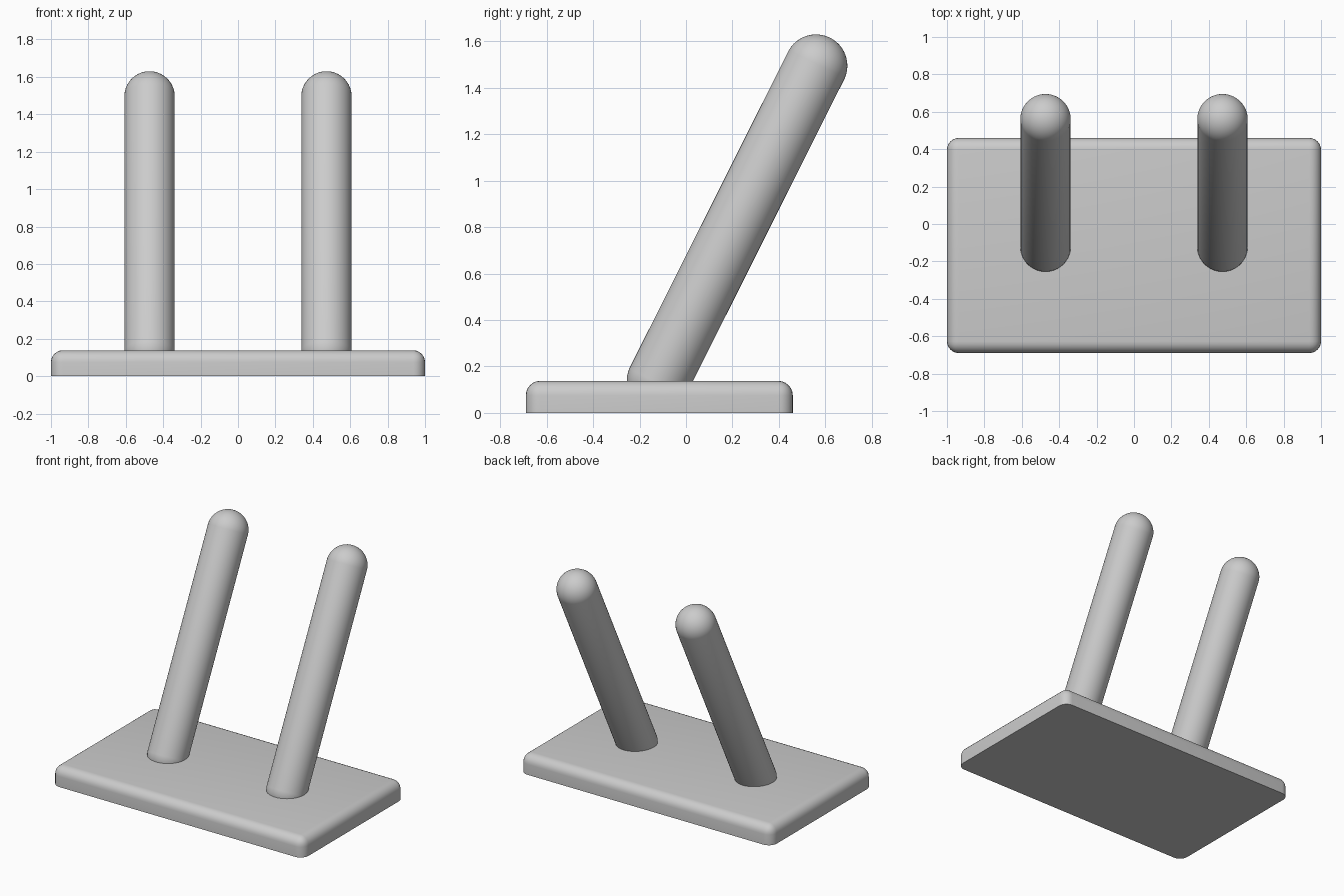
import bpy, bmesh
from mathutils import Vector, Matrix

cube = bpy.data.objects.get("Cube")
if cube:
    bpy.data.objects.remove(cube, do_unlink=True)

grey = bpy.data.materials.new("light_grey")
grey.use_nodes = True
colour = (0.6, 0.6, 0.6, 1)
grey.diffuse_color = colour
grey.node_tree.nodes["Principled BSDF"].inputs["Base Color"].default_value = colour


def make_object(name, bm):
    mesh = bpy.data.meshes.new(name)
    bmesh.ops.recalc_face_normals(bm, faces=bm.faces)
    bm.to_mesh(mesh)
    bm.free()
    mesh.materials.append(grey)
    obj = bpy.data.objects.new(name, mesh)
    bpy.context.collection.objects.link(obj)
    bpy.ops.object.select_all(action='DESELECT')
    obj.select_set(True)
    bpy.context.view_layer.objects.active = obj
    bpy.ops.object.shade_smooth_by_angle(angle=0.6)
    return obj


# Base slab: rounded on the top and upright edges, flat underneath
bm = bmesh.new()
bmesh.ops.create_cube(bm, size=1)
bmesh.ops.scale(bm, vec=(2, 1.15, 0.138), verts=bm.verts)
bmesh.ops.translate(bm, vec=(0, -0.115, 0.069), verts=bm.verts)
rounded = [e for e in bm.edges if max(v.co.z for v in e.verts) > 0.1]
bmesh.ops.bevel(bm, geom=rounded, offset=0.063, segments=6, profile=0.5,
                affect='EDGES')
make_object("base", bm)

# Leaning rods: capsules made by stretching a sphere along its axis
bottom, top = Vector((0, -0.12, 0.138)), Vector((0, 0.56, 1.495))
axis = top - bottom
tilt = Vector((0, 0, 1)).rotation_difference(axis).to_matrix().to_4x4()
for name, x in (("left_rod", 0.473), ("right_rod", -0.473)):
    bm = bmesh.new()
    bmesh.ops.create_uvsphere(bm, u_segments=48, v_segments=25, radius=0.135)
    for v in bm.verts:
        if v.co.z > 0:
            v.co.z += axis.length
    place = Matrix.Translation(bottom + Vector((x, 0, 0)))
    bmesh.ops.transform(bm, matrix=place @ tilt, verts=bm.verts)
    make_object(name, bm)
